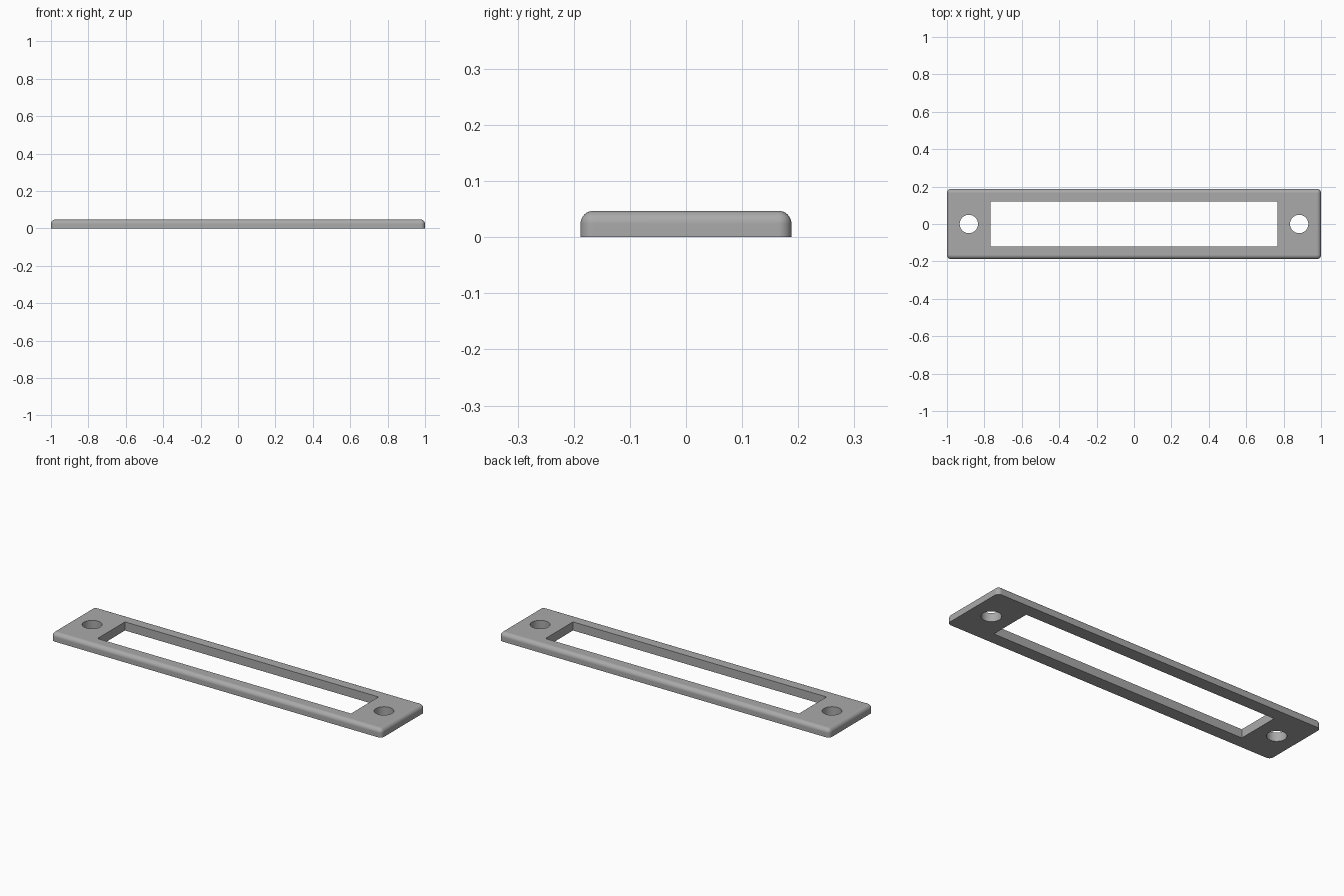
import bpy, bmesh
from mathutils import Matrix

default = bpy.data.objects.get("Cube")
if default:
    bpy.data.objects.remove(default, do_unlink=True)

HALF_X, HALF_Y, HEIGHT, ROUND = 1.0, 0.188, 0.047, 0.023
WINDOW_X, WINDOW_Y = 0.767, 0.119
HOLE_X, HOLE_R = 0.883, 0.049

grey = bpy.data.materials.new("plain grey")
grey.use_nodes = True
colour = (0.4, 0.4, 0.4, 1)
grey.diffuse_color = colour
grey.node_tree.nodes["Principled BSDF"].inputs["Base Color"].default_value = colour


def make_object(name, bm):
    mesh = bpy.data.meshes.new(name)
    bm.to_mesh(mesh)
    bm.free()
    mesh.materials.append(grey)
    obj = bpy.data.objects.new(name, mesh)
    bpy.context.collection.objects.link(obj)
    return obj


def box(bm, half_x, half_y, bottom, top):
    place = Matrix.Translation((0, 0, (bottom + top) / 2))
    size = Matrix.Diagonal((2 * half_x, 2 * half_y, top - bottom, 1))
    bmesh.ops.create_cube(bm, size=1, matrix=place @ size)


# Plate: sides and top rim rounded, bottom edges left sharp
bm = bmesh.new()
box(bm, HALF_X, HALF_Y, 0, HEIGHT)
rounded = [e for e in bm.edges if max(v.co.z for v in e.verts) > HEIGHT / 2]
bmesh.ops.bevel(bm, geom=rounded, offset=ROUND, segments=8, profile=0.5,
                affect='EDGES', clamp_overlap=True)
plate = make_object("frame_plate", bm)

# Cutter: central window and one screw hole at each end
bm = bmesh.new()
box(bm, WINDOW_X, WINDOW_Y, -HEIGHT, 2 * HEIGHT)
for side in (-1, 1):
    bmesh.ops.create_cone(bm, cap_ends=True, segments=48, radius1=HOLE_R,
                          radius2=HOLE_R, depth=4 * HEIGHT,
                          matrix=Matrix.Translation((side * HOLE_X, 0, 0)))
cutter = make_object("opening_cutter", bm)
cutter.hide_render = True

# Cut the openings and keep the mesh result
cut = plate.modifiers.new("openings", 'BOOLEAN')
cut.operation = 'DIFFERENCE'
cut.solver = 'EXACT'
cut.object = cutter
bpy.ops.object.select_all(action='DESELECT')
plate.select_set(True)
bpy.context.view_layer.objects.active = plate
bpy.ops.object.modifier_apply(modifier=cut.name)
bpy.data.objects.remove(cutter, do_unlink=True)

# Smooth rounding with crisp openings and flat faces
bpy.ops.object.shade_smooth_by_angle(angle=0.6)
weighted = plate.modifiers.new("flat face normals", 'WEIGHTED_NORMAL')
weighted.keep_sharp = True
